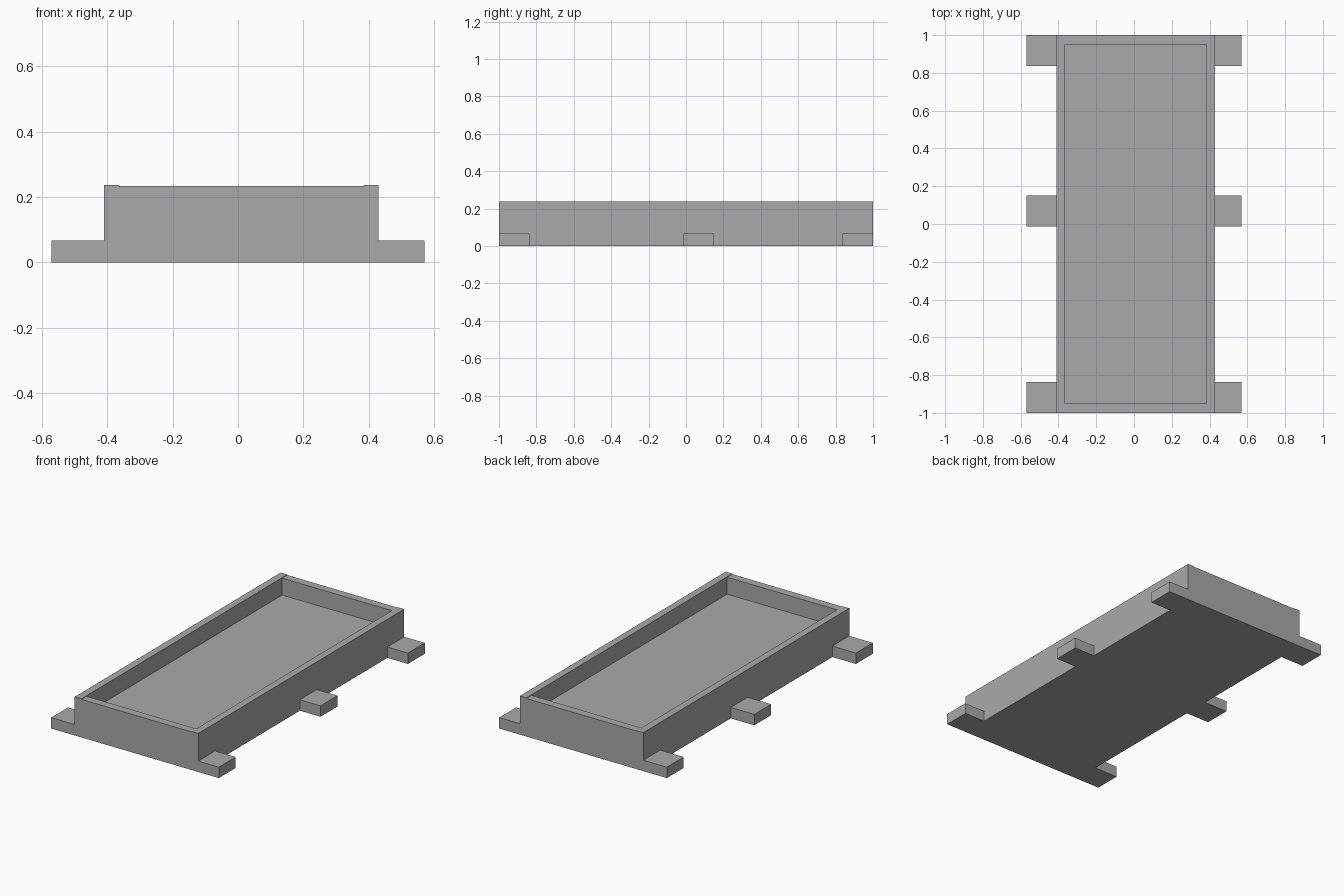
import bpy
import bmesh
from mathutils import Vector

cube = bpy.data.objects.get("Cube")
if cube:
    bpy.data.objects.remove(cube, do_unlink=True)

grey = bpy.data.materials.new("plain_grey")
grey.use_nodes = True
colour = (0.4, 0.4, 0.4, 1)
grey.diffuse_color = colour
grey.node_tree.nodes["Principled BSDF"].inputs["Base Color"].default_value = colour

LEFT, RIGHT = 0.43, -0.41   # outer sides of the tray
INNER_LEFT, INNER_RIGHT = 0.385, -0.365
INNER_END = 0.95
RIM, END_RIM, FLOOR = 0.237, 0.234, 0.13
TAB_REACH, TAB_TOP, TAB_LENGTH = 0.57, 0.067, 0.164


def box(name, low, high):
    """Flat-shaded box between two opposite corners."""
    low, high = Vector(low), Vector(high)
    bm = bmesh.new()
    bmesh.ops.create_cube(bm, size=1)
    bmesh.ops.scale(bm, vec=high - low, verts=bm.verts)
    bmesh.ops.translate(bm, vec=(low + high) / 2, verts=bm.verts)
    mesh = bpy.data.meshes.new(name)
    bm.to_mesh(mesh)
    bm.free()
    mesh.materials.append(grey)
    obj = bpy.data.objects.new(name, mesh)
    bpy.context.collection.objects.link(obj)
    return obj


# Tray floor and long side walls
box("tray_floor", (INNER_RIGHT, -INNER_END, 0), (INNER_LEFT, INNER_END, FLOOR))
box("left_wall", (INNER_LEFT, -1, 0), (LEFT, 1, RIM))
box("right_wall", (RIGHT, -1, 0), (INNER_RIGHT, 1, RIM))

# End walls, a touch lower than the sides
box("front_wall", (INNER_RIGHT, -1, 0), (INNER_LEFT, -INNER_END, END_RIM))
box("back_wall", (INNER_RIGHT, INNER_END, 0), (INNER_LEFT, 1, END_RIM))

# Mounting tabs along both sides
for place, y in (("front", -1), ("middle", -0.013), ("back", 1 - TAB_LENGTH)):
    box(place + "_left_tab", (LEFT, y, 0), (TAB_REACH, y + TAB_LENGTH, TAB_TOP))
    box(place + "_right_tab", (-TAB_REACH, y, 0), (RIGHT, y + TAB_LENGTH, TAB_TOP))
